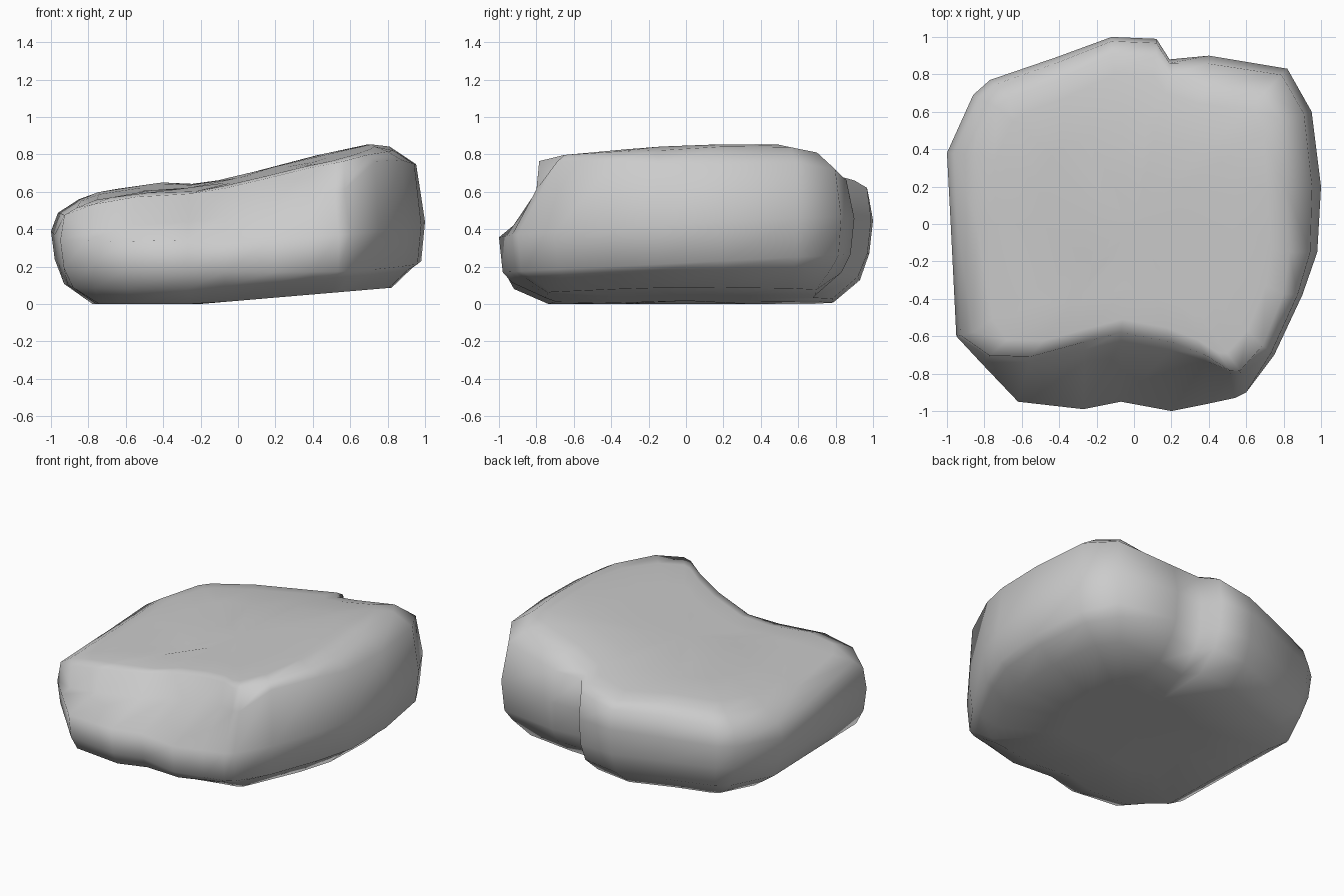
import bpy
import bmesh
from mathutils import Vector

default_cube = bpy.data.objects.get("Cube")
if default_cube:
    bpy.data.objects.remove(default_cube, do_unlink=True)

# Widest outline, counter-clockwise: x, y, and how far the top rim sits inside
OUTLINE = [
    (1, .2, .19), (.95, .6, .17), (.82, .83, .18), (.4, .9, .17), (.19, .88, .08),
    (.12, .99, .09), (-.12, 1, .09), (-.42, .89, .12), (-.77, .77, .14),
    (-.86, .69, .14), (-1, .38, .15), (-.98, 0, .14), (-.95, -.6, .09),
    (-.82, -.74, .06), (-.62, -.95, .25), (-.27, -.99, .36), (-.07, -.95, .37),
    (.2, -1, .37), (.4, -.96, .26), (.54, -.93, .15), (.6, -.9, .12),
    (.75, -.7, .08), (.9, -.38, .1), (.98, -.15, .15),
]

# Height of the upper face along x
TOP_PROFILE = [(-1, .52), (-.85, .57), (-.7, .61), (-.4, .65), (-.2, .64),
               (.1, .71), (.4, .79), (.75, .865), (1, .82)]


def top_height(x, y):
    """Sloping upper face that droops towards the front and back."""
    droop = 0.05 * max(0, 0.25 - y) + 0.1 * (1 + x) * max(0, y - 0.5)
    for (x0, z0), (x1, z1) in zip(TOP_PROFILE, TOP_PROFILE[1:]):
        if x <= x1:
            return z0 + (z1 - z0) * (x - x0) / (x1 - x0) - droop
    return TOP_PROFILE[-1][1] - droop


def base_height(x, y):
    """Underside that lifts gently towards one side."""
    return max(0, x + 0.2) * 0.085


def inward(x, y):
    """Direction from the outline to the inside of a rounded square."""
    return -Vector((x ** 3, y ** 3)).normalized()


def section(x, y, rim):
    """Vertical section of the stone at one outline point, foot to rim."""
    direction = inward(x, y)

    def inset(distance):
        return Vector((x, y)) + direction * distance

    foot, edge = inset(0.2 + rim * 0.15 - 0.05 * max(0, x)), inset(rim)
    base, top = base_height(*foot), top_height(*edge)
    # The front is scooped out to a ledge; the other sides are rounded
    if y < -0.73:
        shoulder, drop = inset(rim * 0.88), 0.16
    else:
        shoulder, drop = inset(rim * 0.25), rim * 0.55
    levels = [
        (foot, base),
        (inset(0.07), base + 0.1 + 0.02 * y),
        (inset(0.02), 0.22 + 0.05 * y),
        (inset(0), 0.4 + 0.05 * y + 0.03 * x),
        (shoulder, top - drop),
        (edge, top - 0.01),
    ]
    return [Vector((point.x, point.y, height)) for point, height in levels]


def shrunk(ring, factor, height):
    """Smaller copy of a ring lying on a height function."""
    return [Vector((p.x * factor, p.y * factor,
                    height(p.x * factor, p.y * factor))) for p in ring]


# Stack the rings from the underside over the sides to the upper face
sides = [list(ring) for ring in zip(*(section(*point) for point in OUTLINE))]
rings = [shrunk(sides[0], 0.5, base_height)] + sides
rings += [shrunk(sides[-1], factor, top_height) for factor in (0.88, 0.6, 0.3)]

bm = bmesh.new()
loops = [[bm.verts.new(point) for point in ring] for ring in rings]
count = len(OUTLINE)
for lower, upper in zip(loops, loops[1:]):
    for i in range(count):
        j = (i + 1) % count
        bm.faces.new((lower[i], lower[j], upper[j], upper[i]))

# Close the underside and the upper face with fans
for loop, height in ((loops[0], base_height), (loops[-1], top_height)):
    centre = bm.verts.new((0, 0, height(0, 0)))
    for i in range(count):
        bm.faces.new((loop[i], loop[(i + 1) % count], centre))
bmesh.ops.recalc_face_normals(bm, faces=bm.faces)

mesh = bpy.data.meshes.new("boulder")
bm.to_mesh(mesh)
bm.free()
mesh.shade_smooth()
boulder = bpy.data.objects.new("boulder", mesh)
bpy.context.collection.objects.link(boulder)

# Plain stone colour
stone = bpy.data.materials.new("grey_stone")
stone.use_nodes = True
stone_colour = (0.6, 0.6, 0.6, 1)
stone.diffuse_color = stone_colour
stone.node_tree.nodes["Principled BSDF"].inputs["Base Color"].default_value = stone_colour
mesh.materials.append(stone)
